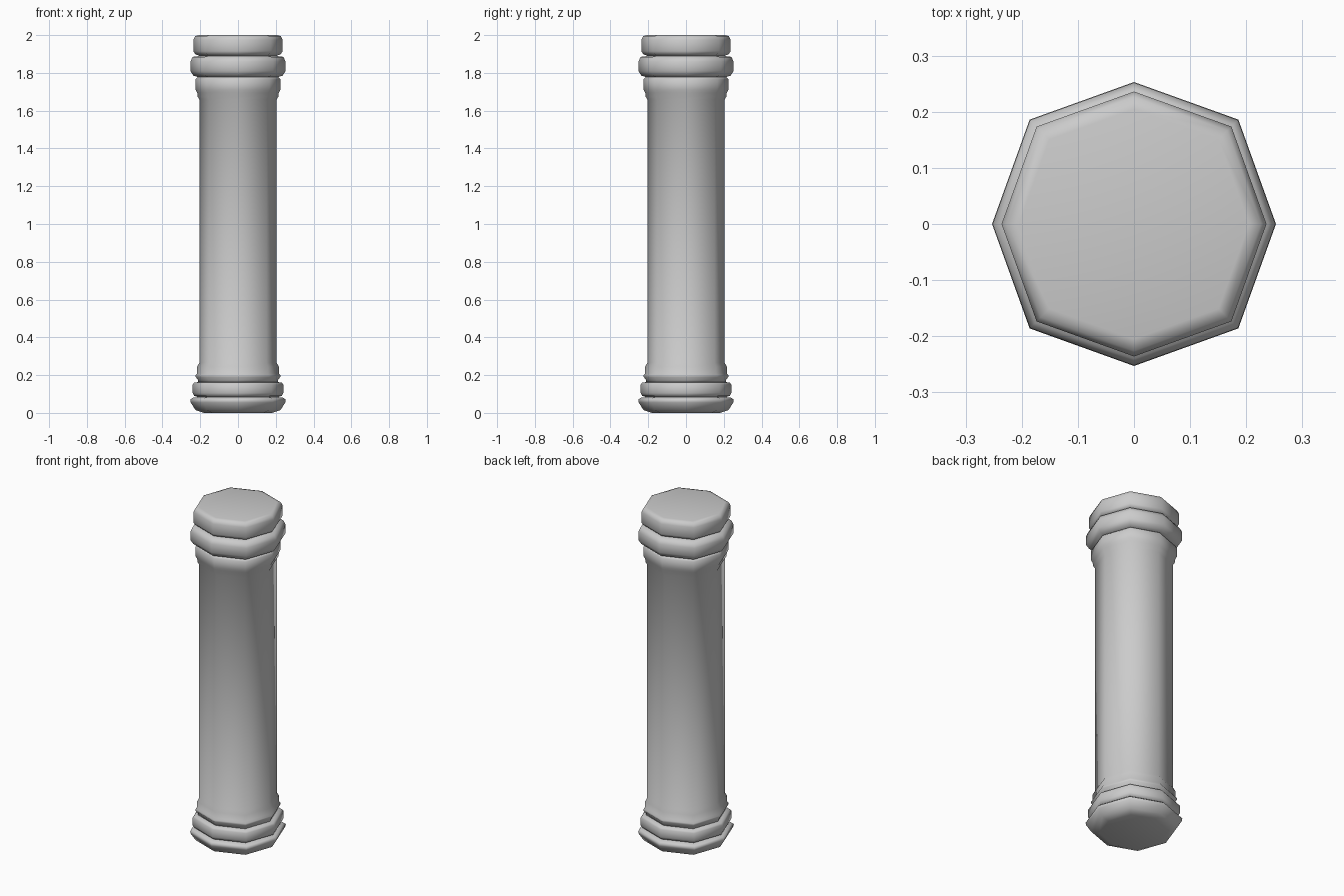
import bpy
import math

cube = bpy.data.objects.get("Cube")
if cube:
    bpy.data.objects.remove(cube, do_unlink=True)

SIDES = 8
DIAGONAL = 1.04  # corners between the axes sit slightly further out

stone = bpy.data.materials.new("grey stone")
stone.use_nodes = True
GREY = (0.6, 0.6, 0.6, 1)
stone.diffuse_color = GREY
stone.node_tree.nodes["Principled BSDF"].inputs["Base Color"].default_value = GREY


def turned_part(name, profile):
    """Closed eight-sided turning from (radius, height) pairs, bottom to top."""
    verts, faces = [], []
    for radius, z in profile:
        for i in range(SIDES):
            a = i * math.tau / SIDES
            r = radius * (DIAGONAL if i % 2 else 1)
            verts.append((r * math.cos(a), r * math.sin(a), z))
    for k in range(len(profile) - 1):
        low, high = k * SIDES, (k + 1) * SIDES
        for i in range(SIDES):
            j = (i + 1) % SIDES
            faces.append((low + i, low + j, high + j, high + i))
    faces.append(tuple(reversed(range(SIDES))))
    faces.append(tuple(range(len(verts) - SIDES, len(verts))))
    mesh = bpy.data.meshes.new(name)
    mesh.from_pydata(verts, [], faces)
    mesh.materials.append(stone)
    mesh.shade_smooth()
    obj = bpy.data.objects.new(name, mesh)
    bpy.context.collection.objects.link(obj)
    return obj


# Base: rounded foot and the ring above it
turned_part("base_foot", [(0.18, 0), (0.225, 0.015), (0.25, 0.055),
                          (0.253, 0.07), (0.24, 0.08), (0.2, 0.085)])
turned_part("base_ring", [(0.2, 0.08), (0.232, 0.09), (0.24, 0.105),
                          (0.24, 0.15), (0.232, 0.16), (0.2, 0.165)])

# Shaft with its flared mouldings at both ends
turned_part("shaft", [(0.21, 0.16), (0.212, 0.175), (0.224, 0.19),
                      (0.224, 0.2), (0.216, 0.21), (0.216, 0.245),
                      (0.205, 0.265), (0.205, 1.66), (0.214, 1.675),
                      (0.216, 1.695), (0.224, 1.71), (0.226, 1.765),
                      (0.215, 1.777)])

# Capital: bulging ring and the flat cap
turned_part("capital_ring", [(0.2, 1.775), (0.236, 1.785), (0.252, 1.81),
                             (0.252, 1.86), (0.24, 1.885), (0.2, 1.89)])
turned_part("capital_cap", [(0.2, 1.888), (0.228, 1.9), (0.236, 1.915),
                            (0.236, 1.975), (0.226, 1.995), (0.205, 2.0)])
